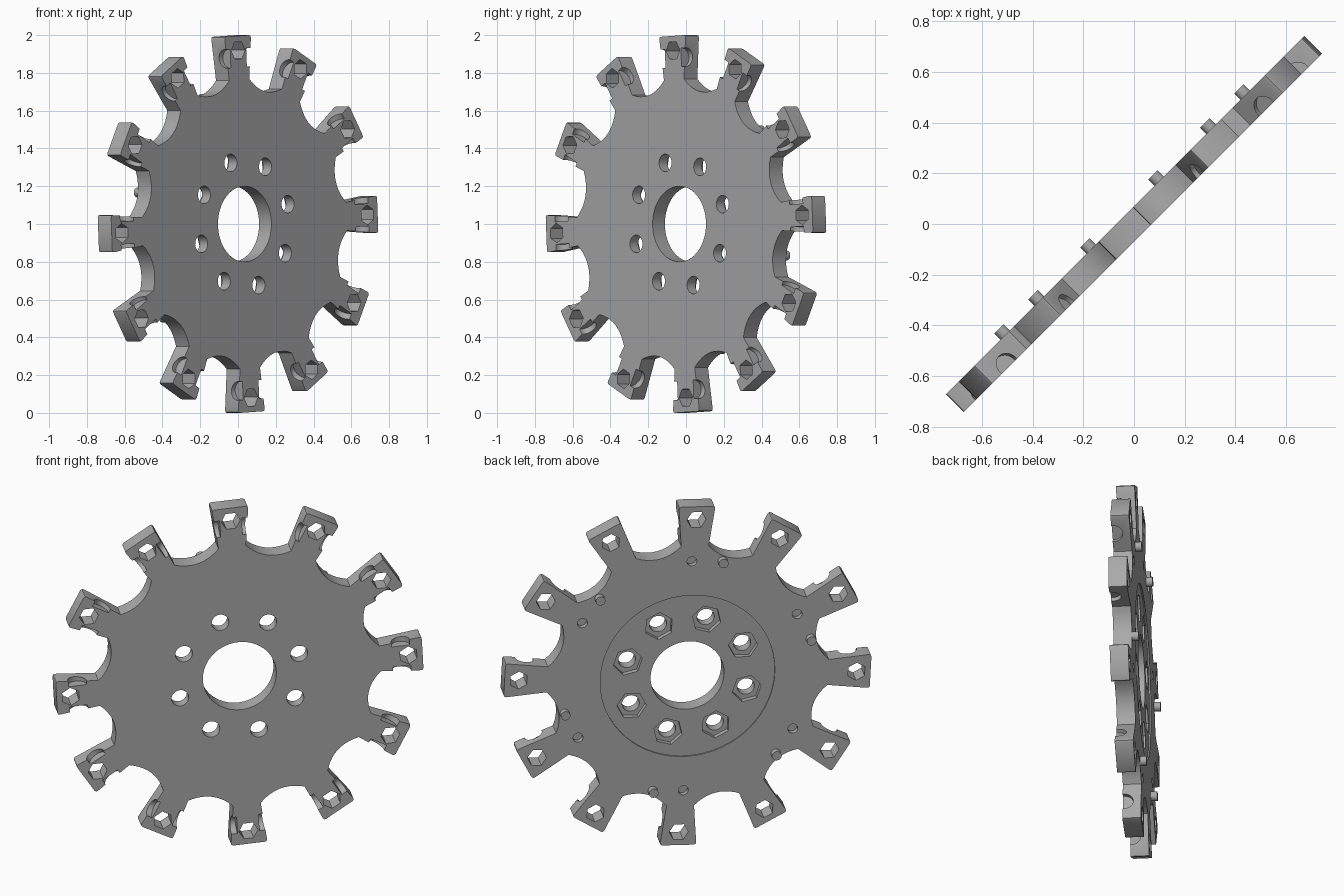
import bpy, bmesh
from math import sin, cos, pi, radians
from mathutils import Matrix, Vector

cube = bpy.data.objects.get("Cube")
if cube:
    bpy.data.objects.remove(cube, do_unlink=True)

HALF = 0.05            # half the plate thickness
TEETH = 12
START = radians(3)     # angle of the first tooth
POSE = Matrix.Translation((0, 0, 1)) @ Matrix.Rotation(pi / 4, 4, 'Z') @ Matrix.Rotation(pi / 2, 4, 'X')

steel = bpy.data.materials.new("grey steel")
steel.use_nodes = True
GREY = (0.4, 0.4, 0.4, 1)
steel.diffuse_color = GREY
steel.node_tree.nodes["Principled BSDF"].inputs["Base Color"].default_value = GREY


def make_object(name, bm):
    bmesh.ops.recalc_face_normals(bm, faces=bm.faces)
    mesh = bpy.data.meshes.new(name)
    bm.to_mesh(mesh)
    bm.free()
    mesh.materials.append(steel)
    obj = bpy.data.objects.new(name, mesh)
    bpy.context.collection.objects.link(obj)
    obj.matrix_world = POSE
    return obj


def add_cylinder(bm, radius, low, high, at=(0, 0), sides=24, turn=0.0):
    place = Matrix.Translation((at[0], at[1], (low + high) / 2)) @ Matrix.Rotation(turn, 4, 'Z')
    bmesh.ops.create_cone(bm, cap_ends=True, segments=sides, radius1=radius, radius2=radius,
                          depth=high - low, matrix=place)


def ring(bm, count, start, distance, radius, low, high, sides=24, turn=0.0):
    for i in range(count):
        a = start + i * 2 * pi / count
        add_cylinder(bm, radius, low, high, (distance * cos(a), distance * sin(a)), sides, a + turn)


def cut(target, bm):
    """Subtract the solids in bm from the target for good."""
    cutter = make_object("cutter", bm)
    cutter.hide_render = True
    mod = target.modifiers.new("cut", 'BOOLEAN')
    mod.operation, mod.solver, mod.object = 'DIFFERENCE', 'EXACT', cutter
    bpy.context.view_layer.update()
    result = bpy.data.meshes.new_from_object(target.evaluated_get(bpy.context.evaluated_depsgraph_get()))
    target.modifiers.clear()
    target.data = result
    bpy.data.objects.remove(cutter, do_unlink=True)


# Outline of one tooth followed by the scallop to the next tooth
def pitch_outline(angle):
    root, wide, tip, neck, soft = 0.765, 0.1, 0.997, 0.075, 0.014
    tooth = [(root, -neck), (tip - soft, -wide + 0.002), (tip - soft * 0.3, -wide + soft * 0.3),
             (tip, -wide + soft)]
    tooth += [(r, -t) for r, t in reversed(tooth)]
    points = [Matrix.Rotation(angle, 2) @ Vector(p) for p in tooth]
    gap = Matrix.Rotation(angle + pi / TEETH, 2)
    first = gap.inverted() @ points[-1]
    for i in range(1, 10):
        s = i / 5 - 1
        points.append(gap @ Vector((first.x - 0.04 * (1 - s * s), -first.y * s)))
    return points


bm = bmesh.new()
outline = []
for i in range(TEETH):
    outline += pitch_outline(START + i * 2 * pi / TEETH)
face = bm.faces.new([bm.verts.new((p.x, p.y, -HALF)) for p in outline])
extruded = bmesh.ops.extrude_face_region(bm, geom=[face])
bmesh.ops.translate(bm, vec=(0, 0, 2 * HALF),
                    verts=[v for v in extruded["geom"] if isinstance(v, bmesh.types.BMVert)])
wheel = make_object("toothed_wheel", bm)

# Shallow round recess on the back
bm = bmesh.new()
add_cylinder(bm, 0.475, -0.1, -HALF + 0.008, sides=64)
cut(wheel, bm)

# Centre bore, bolt holes and hexagonal tooth holes
bm = bmesh.new()
add_cylinder(bm, 0.2, -0.2, 0.2, sides=64)
ring(bm, 8, radians(18), 0.34, 0.047, -0.2, 0.2)
ring(bm, TEETH, START, 0.92, 0.052, -0.2, 0.2, sides=6)
cut(wheel, bm)

# Hexagonal nut pockets and blind pin sockets on the back
bm = bmesh.new()
ring(bm, 8, radians(18), 0.34, 0.08, -0.2, -0.012, sides=6)
ring(bm, 6, radians(32), 0.675, 0.027, -0.2, -0.02)
cut(wheel, bm)

# Rounded notches on both flanks of every tooth, open to the front
bm = bmesh.new()
for i in range(TEETH):
    spin = Matrix.Rotation(START + i * 2 * pi / TEETH, 4, 'Z')
    for side in (-1, 1):
        place = spin @ Matrix.Translation((0.88, side * 0.1, 0.042)) @ Matrix.Rotation(pi / 2, 4, 'X')
        bmesh.ops.create_cone(bm, cap_ends=True, segments=24, radius1=0.05, radius2=0.05,
                              depth=0.08, matrix=place)
cut(wheel, bm)

# Locating pins standing out of the back
bm = bmesh.new()
ring(bm, 6, radians(46), 0.69, 0.026, -0.085, -0.03)
pins = make_object("locating_pins", bm)

# Smooth the round walls, keep the edges crisp
bpy.ops.object.select_all(action='DESELECT')
for obj in (wheel, pins):
    obj.select_set(True)
bpy.context.view_layer.objects.active = wheel
bpy.ops.object.shade_smooth_by_angle(angle=radians(30))
